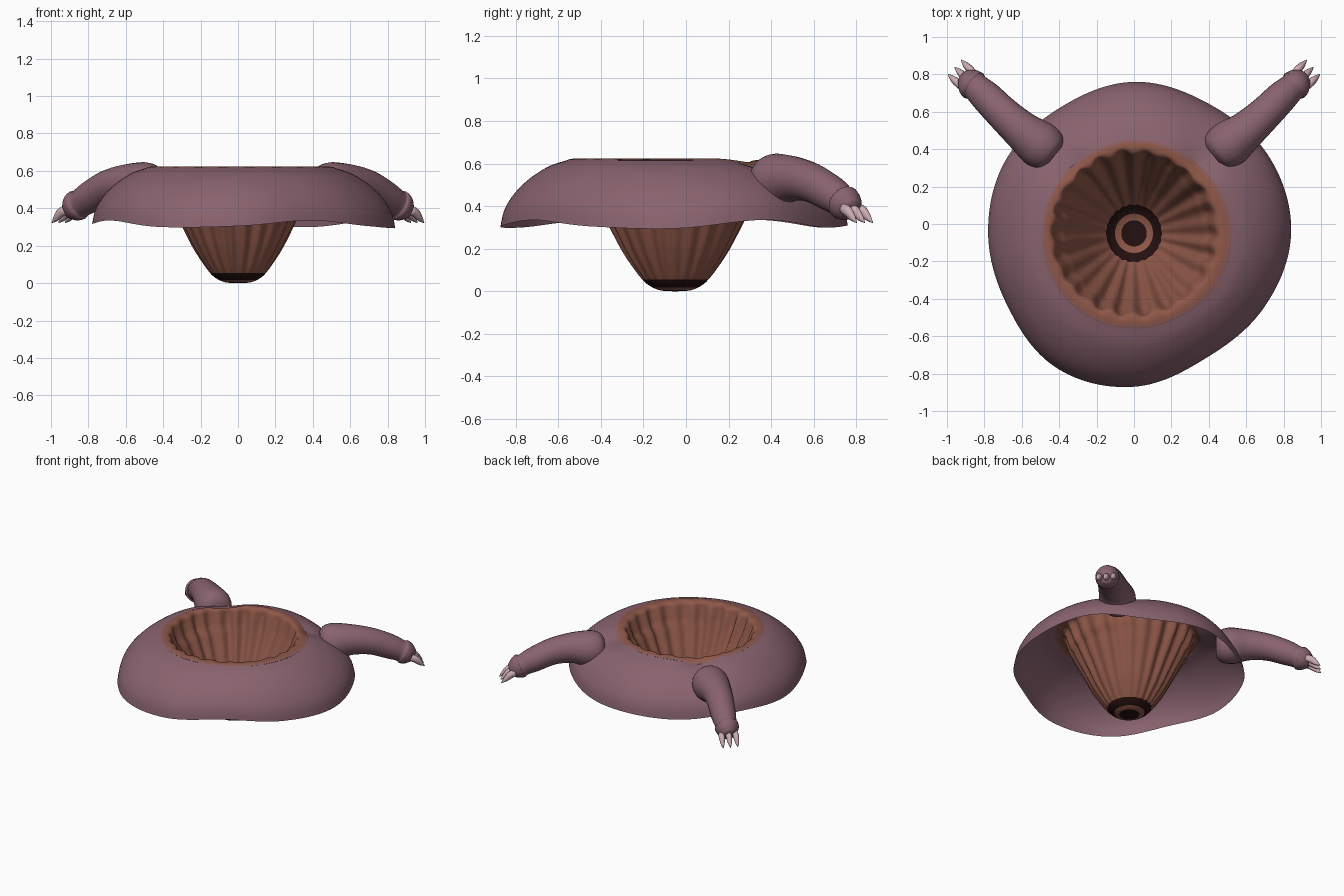
import bpy, bmesh, random
from math import sin, cos, pi, exp, radians
from mathutils import Vector

random.seed(4)
if "Cube" in bpy.data.objects:
    bpy.data.objects.remove(bpy.data.objects["Cube"], do_unlink=True)


def material(name, rgb):
    m = bpy.data.materials.new(name)
    m.use_nodes = True
    m.diffuse_color = (*rgb, 1)
    m.node_tree.nodes["Principled BSDF"].inputs["Base Color"].default_value = (*rgb, 1)
    return m


SKIN = material("mauve skin", (0.25, 0.125, 0.158))
BLEND = material("lip blend", (0.26, 0.108, 0.105))
FLESH = material("brown flesh", (0.27, 0.096, 0.065))
DARK = material("throat dark", (0.018, 0.005, 0.005))
CLAW = material("pale claw", (0.6, 0.41, 0.44))


def loft(name, rings, mats, row_mat=lambda i: 0, cap_start=False, cap_end=False):
    """Skin a list of closed rings into a smooth object."""
    bm = bmesh.new()
    rows = [[bm.verts.new(p) for p in ring] for ring in rings]
    n = len(rows[0])
    for i in range(len(rows) - 1):
        for j in range(n):
            k = (j + 1) % n
            f = bm.faces.new((rows[i][j], rows[i][k], rows[i + 1][k], rows[i + 1][j]))
            f.material_index = row_mat(i)
    if cap_start:
        bm.faces.new(rows[0][::-1])
    if cap_end:
        bm.faces.new(rows[-1]).material_index = row_mat(len(rows) - 2)
    me = bpy.data.meshes.new(name)
    bm.to_mesh(me)
    bm.free()
    for m in mats:
        me.materials.append(m)
    ob = bpy.data.objects.new(name, me)
    bpy.context.collection.objects.link(ob)
    me.shade_smooth()
    return ob


def spline(a, b, c, d, t):
    return b + (c - a) * (t / 2) + (a * 2 - b * 5 + c * 4 - d) * (t * t / 2) \
        + (b * 3 - a - c * 3 + d) * (t ** 3 / 2)


def around(table, ang):
    """Smooth periodic lookup in a table spread evenly round the circle."""
    n = len(table)
    u = ang / (2 * pi) * n
    i = int(u)
    return spline(*(table[(i + k) % n] for k in (-1, 0, 1, 2)), u - i)


def along(points, steps):
    """Smooth resampling of an open list of vectors."""
    out = []
    for i in range(len(points) - 1):
        q = [points[max(0, min(len(points) - 1, i + k))] for k in (-1, 0, 1, 2)]
        out += [spline(*q, s / steps) for s in range(steps)]
    return out + [points[-1]]


SEG = 200
ANGLES = [2 * pi * j / SEG for j in range(SEG)]
CY = -0.05

# Outline radius and hem height every 30 degrees, starting at +x
OUTLINE = [.84, .83, .80, .81, .78, .79, .78, .78, .83, .82, .77, .80]
HEM = [.295, .335, .30, .31, .30, .335, .315, .335, .30, .305, .335, .305]
MOUTH = [.52, .51, .50, .50, .49, .49, .49, .50, .51, .51, .51, .52]


def lip_drop(a):
    """The lip sags a little next to each arm."""
    return 0.035 * sum(exp(-((a - radians(c)) / 0.22) ** 2) for c in (48, 132))


# Body skin: a domed cape from the hem up to the lip
cape = along([Vector(p) for p in ((0, 0), (.05, .22), (.16, .42), (.32, .60),
                                  (.52, .76), (.75, .89), (1, .97))], 4)
rings = []
for h, v in cape:
    ring = []
    for a in ANGLES:
        r0, z0 = around(OUTLINE, a), around(HEM, a)
        r = r0 + (around(MOUTH, a) - r0) * h
        z = z0 + (0.625 - lip_drop(a) * h - z0) * v
        ring.append((r * cos(a), CY + r * sin(a), z))
    rings.append(ring)
loft("body_skin", rings, [SKIN])

# Mouth: lip band, ribbed throat and dark bottom (radius factor, height, rib depth)
RIBS = 22
depth = [random.uniform(0.4, 1.3) for _ in range(RIBS)]
shift = [random.uniform(-0.6, 0.6) for _ in range(RIBS)]
throat = along([Vector(p) for p in (
    (.50, .616, 0), (.485, .621, 0), (.455, .624, .003), (.435, .612, .009),
    (.425, .585, .013), (.405, .53, .015), (.37, .44, .014), (.31, .32, .011),
    (.25, .2, .008), (.2, .12, .006), (.153, .055, .003), (.12, .025, 0),
    (.07, .004, 0), (.01, 0, 0))], 3)
rings = []
for r, z, rib in throat:
    ring = []
    lip = max(0, min(1, (r - 0.42) / 0.08))
    for a in ANGLES:
        wave = cos(RIBS * a + around(shift, a)) * around(depth, a)
        rr = r * (1 + lip * (around(MOUTH, a) / 0.5 - 1)) + rib * wave
        zz = z - lip_drop(a) * lip - 0.006 * rib / 0.015 * (1 + wave) * (z > 0.5)
        ring.append((rr * cos(a) * (1 if z > 0.5 else 0.97), CY + rr * sin(a), max(0, zz)))
    rings.append(ring)
loft("mouth", rings, [BLEND, FLESH, DARK],
     lambda i: 0 if i < 3 else 2 if throat[i].z >= 0 and throat[i].y < 0.057 else 1,
     cap_end=True)


def tube(name, path, mat, sides, steps, squash=1.0):
    """Sweep an oval section along (x, y, z, radius) points."""
    pts = along([Vector(p) for p in path], steps)
    rings = []
    for i, p in enumerate(pts):
        t = (pts[min(i + 1, len(pts) - 1)] - pts[max(i - 1, 0)]).to_3d().normalized()
        side = t.cross(Vector((0, 0, 1))).normalized()
        up = side.cross(t)
        rings.append([p.to_3d() + (side * cos(b) + up * sin(b) * squash) * p.w
                      for b in (-2 * pi * k / sides for k in range(sides))])
    ob = loft(name, rings, [mat], cap_start=True, cap_end=True)
    bm = bmesh.new()
    bm.from_mesh(ob.data)
    bmesh.ops.recalc_face_normals(bm, faces=bm.faces)
    bm.to_mesh(ob.data)
    bm.free()
    return ob


# Arms with a wrinkled wrist, and three hooked claws on each hand
ARM = [(.425, .365, .52, .07), (.45, .385, .52, .11), (.51, .43, .522, .125),
       (.60, .50, .53, .105), (.70, .59, .51, .092), (.79, .68, .46, .085),
       (.845, .73, .425, .075), (.86, .742, .416, .083), (.885, .765, .40, .072),
       (.91, .785, .385, .045)]
for label, s in (("left", 1), ("right", -1)):
    tube(label + "_arm", [(s * x, y, z, r) for x, y, z, r in ARM], SKIN, 24, 4)
    for n, k in enumerate((-1, 0, 1)):
        # Offset across the hand, fanning outward
        bx, by = .892 + .034 * k, .772 - .034 * k
        tx, ty = .96 + .035 * k, .84 - .038 * k
        claw = []
        for f, z, r in ((0, .39, .020), (.35, .375, .021), (.7, .345, .014), (1, .322, .001)):
            claw.append((s * (bx + (tx - bx) * f), by + (ty - by) * f, z, r))
        tube(f"{label}_claw_{n + 1}", claw, CLAW, 10, 3, 1.2)
